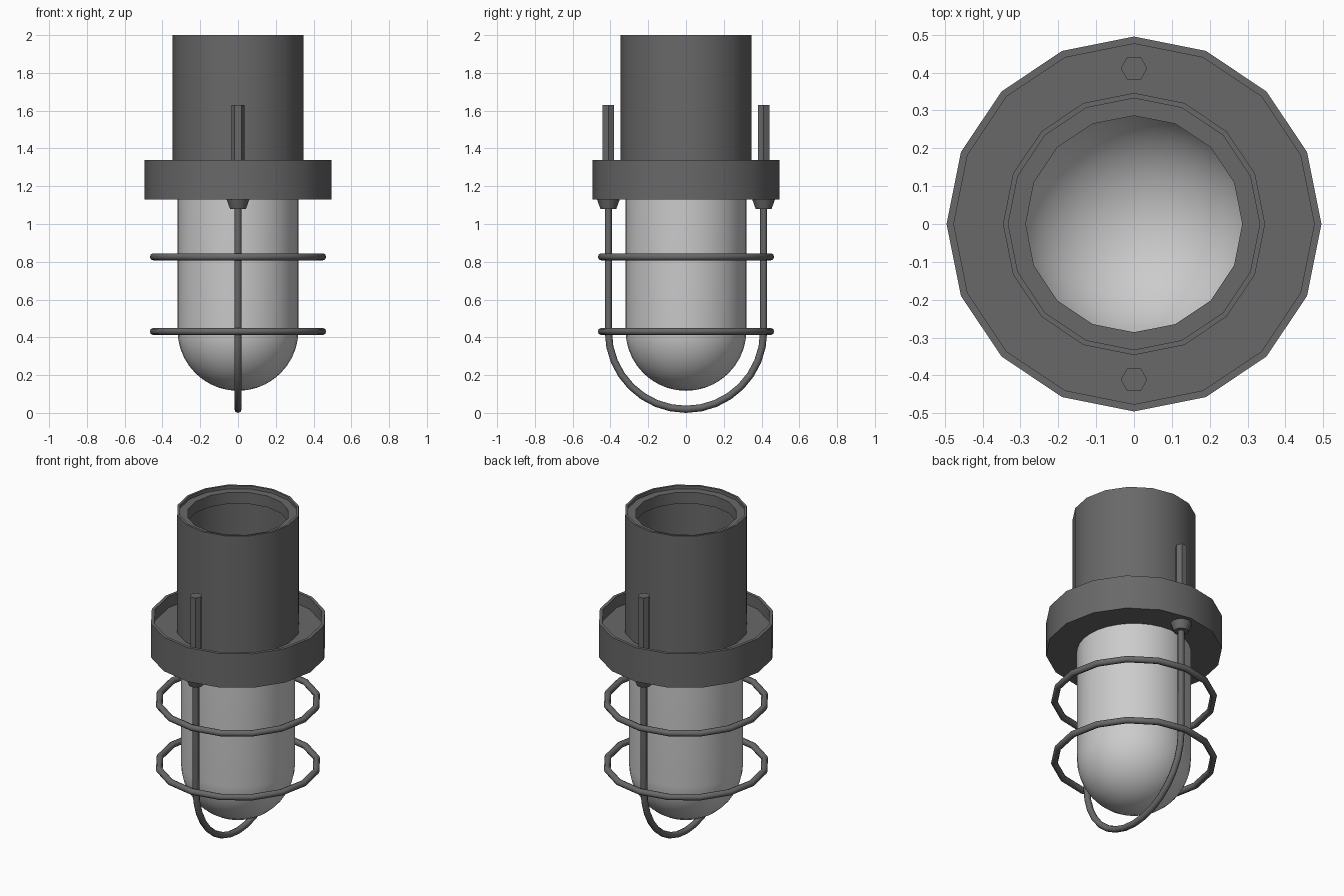
import bpy, bmesh, math

if "Cube" in bpy.data.objects:
    bpy.data.objects.remove(bpy.data.objects["Cube"])

SIDES = 16
dark = bpy.data.materials.new("dark_metal")
dark.diffuse_color = (0.14, 0.14, 0.14, 1)
dark.use_nodes = True
dark.node_tree.nodes["Principled BSDF"].inputs["Base Color"].default_value = dark.diffuse_color


def finish(obj, name, angle=35, mat=dark):
    """Name, colour and shade a part."""
    obj.name = name
    if mat:
        obj.data.materials.append(mat)
    bpy.ops.object.select_all(action='DESELECT')
    obj.select_set(True)
    bpy.context.view_layer.objects.active = obj
    bpy.ops.object.shade_smooth_by_angle(angle=math.radians(angle))


def lathe(name, profile, sides=SIDES, closed=False, mat=dark):
    """Revolve (radius, z) points around the z axis."""
    verts, faces = [], []
    n = len(profile)
    for i in range(sides):
        a = 2 * math.pi * i / sides
        verts += [(r * math.cos(a), r * math.sin(a), z) for r, z in profile]
        j = (i + 1) % sides
        for k in range(n if closed else n - 1):
            m = (k + 1) % n
            faces.append((i * n + k, j * n + k, j * n + m, i * n + m))
    mesh = bpy.data.meshes.new(name)
    mesh.from_pydata(verts, [], faces)
    bm = bmesh.new()
    bm.from_mesh(mesh)
    bmesh.ops.remove_doubles(bm, verts=bm.verts, dist=1e-5)
    bmesh.ops.recalc_face_normals(bm, faces=bm.faces)
    bm.to_mesh(mesh)
    bm.free()
    obj = bpy.data.objects.new(name, mesh)
    bpy.context.collection.objects.link(obj)
    finish(obj, name, mat=mat)


# Upper housing tube with a stepped mouth
lathe("housing_tube", [(0.325, 1.25), (0.346, 1.25), (0.346, 2.0), (0.332, 2.0),
                       (0.332, 1.98), (0.286, 1.98), (0.286, 1.91), (0.325, 1.91)],
      closed=True)

# Flange with a raised outer lip
lathe("flange", [(0.32, 1.13), (0.495, 1.13), (0.495, 1.34), (0.476, 1.34),
                 (0.476, 1.27), (0.32, 1.27)], closed=True)

# Glass globe: straight wall and rounded end
R, ZC = 0.32, 0.437
globe = [(R, 1.2)] + [(R * math.cos(t), ZC - R * math.sin(t))
                      for t in (math.pi / 2 * i / 10 for i in range(11))]
lathe("glass_globe", globe, sides=32, mat=None)

# Guard rings
for name, z in (("lower_guard_ring", 0.431), ("upper_guard_ring", 0.826)):
    bpy.ops.mesh.primitive_torus_add(location=(0, 0, z), major_radius=0.448,
                                     minor_radius=0.019, major_segments=SIDES,
                                     minor_segments=8)
    finish(bpy.context.object, name, 50)

# U-shaped guard rod
Y, ZB = 0.411, 0.43
path = [(0, -Y, 1.12)]
path += [(0, -Y * math.cos(math.pi * i / 16), ZB - Y * math.sin(math.pi * i / 16))
         for i in range(17)]
path += [(0, Y, 1.12)]
curve = bpy.data.curves.new("guard_rod", 'CURVE')
curve.dimensions = '3D'
curve.bevel_depth = 0.019
curve.bevel_resolution = 2
curve.use_fill_caps = True
curve.materials.append(dark)
spline = curve.splines.new('POLY')
spline.points.add(len(path) - 1)
for p, co in zip(spline.points, path):
    p.co = (*co, 1)
bpy.context.collection.objects.link(bpy.data.objects.new("guard_rod", curve))

# Hex studs above the flange and tapered collars below it
for side, y in (("front", -Y), ("back", Y)):
    bpy.ops.mesh.primitive_cylinder_add(vertices=6, radius=0.035, depth=0.4,
                                        location=(0, y, 1.43),
                                        rotation=(0, 0, math.pi / 6))
    finish(bpy.context.object, side + "_stud")
    bpy.ops.mesh.primitive_cone_add(vertices=12, radius1=0.042, radius2=0.062,
                                    depth=0.055, location=(0, y, 1.107))
    finish(bpy.context.object, side + "_collar", 40)
